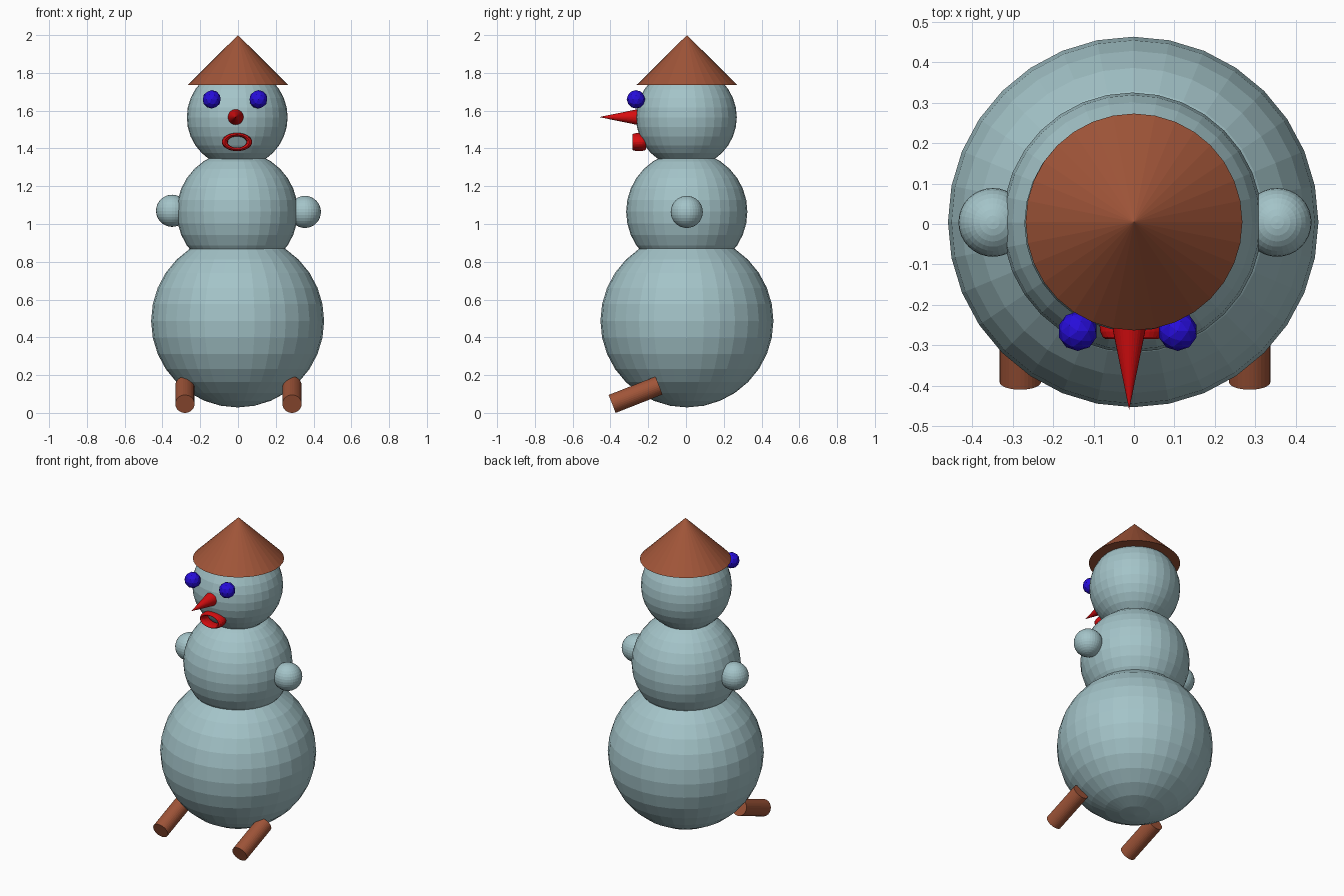
import bpy, math
from mathutils import Vector

if "Cube" in bpy.data.objects:
    bpy.data.objects.remove(bpy.data.objects["Cube"])


def material(name, rgb):
    m = bpy.data.materials.new(name)
    m.diffuse_color = (*rgb, 1)
    m.use_nodes = True
    m.node_tree.nodes["Principled BSDF"].inputs["Base Color"].default_value = m.diffuse_color
    return m


SNOW = material("pale blue grey", (0.37, 0.55, 0.58))
BROWN = material("brown", (0.35, 0.09, 0.04))
RED = material("red", (0.68, 0.004, 0.005))
BLUE = material("blue", (0.02, 0.004, 0.70))


def finish(name, mat):
    ob = bpy.context.object
    ob.name = name
    ob.data.materials.append(mat)
    return ob


def ball(name, loc, r):
    bpy.ops.mesh.primitive_uv_sphere_add(segments=32, ring_count=16, radius=r, location=loc)
    return finish(name, SNOW)


# Stacked body balls
ball("lower_body", (-0.002, 0.005, 0.487), 0.458)
ball("middle_body", (-0.004, 0.004, 1.065), 0.321)
ball("head", (-0.004, 0.002, 1.565), 0.267)

# Stub arms
ball("left_arm", (-0.349, 0.004, 1.070), 0.085)
ball("right_arm", (0.354, 0.004, 1.064), 0.085)

# Cone hat
bpy.ops.mesh.primitive_cone_add(vertices=32, radius1=0.268, depth=0.265, location=(0, 0.005, 1.8675))
finish("hat", BROWN)

# Carrot-shaped nose pointing to the front
bpy.ops.mesh.primitive_cone_add(vertices=32, radius1=0.042, depth=0.206,
                                location=(-0.012, -0.357, 1.566), rotation=(math.pi / 2, 0, 0))
finish("nose", RED)

# Faceted eyes
for name, x in (("left_eye", -0.139), ("right_eye", 0.108)):
    bpy.ops.mesh.primitive_ico_sphere_add(subdivisions=2, radius=0.049, location=(x, -0.265, 1.66))
    finish(name, BLUE)

# Oval ring mouth, deeper than it is thick
bpy.ops.mesh.primitive_torus_add(major_radius=0.065, minor_radius=0.0155, major_segments=32,
                                 minor_segments=12, location=(-0.005, -0.248, 1.434),
                                 rotation=(math.pi / 2, 0, 0))
mouth = finish("mouth", RED)
mouth.scale = (1, 0.6, 2.35)

# Legs: cylinders sloping down to the front
front, back = Vector((0, -0.391, 0.0475)), Vector((0, -0.143, 0.145))
axis = front - back
for name, x in (("left_leg", -0.281), ("right_leg", 0.286)):
    bpy.ops.mesh.primitive_cylinder_add(vertices=32, radius=0.051, depth=axis.length,
                                        location=(front + back) / 2 + Vector((x, 0, 0)),
                                        rotation=axis.to_track_quat('Z', 'X').to_euler())
    finish(name, BROWN)
